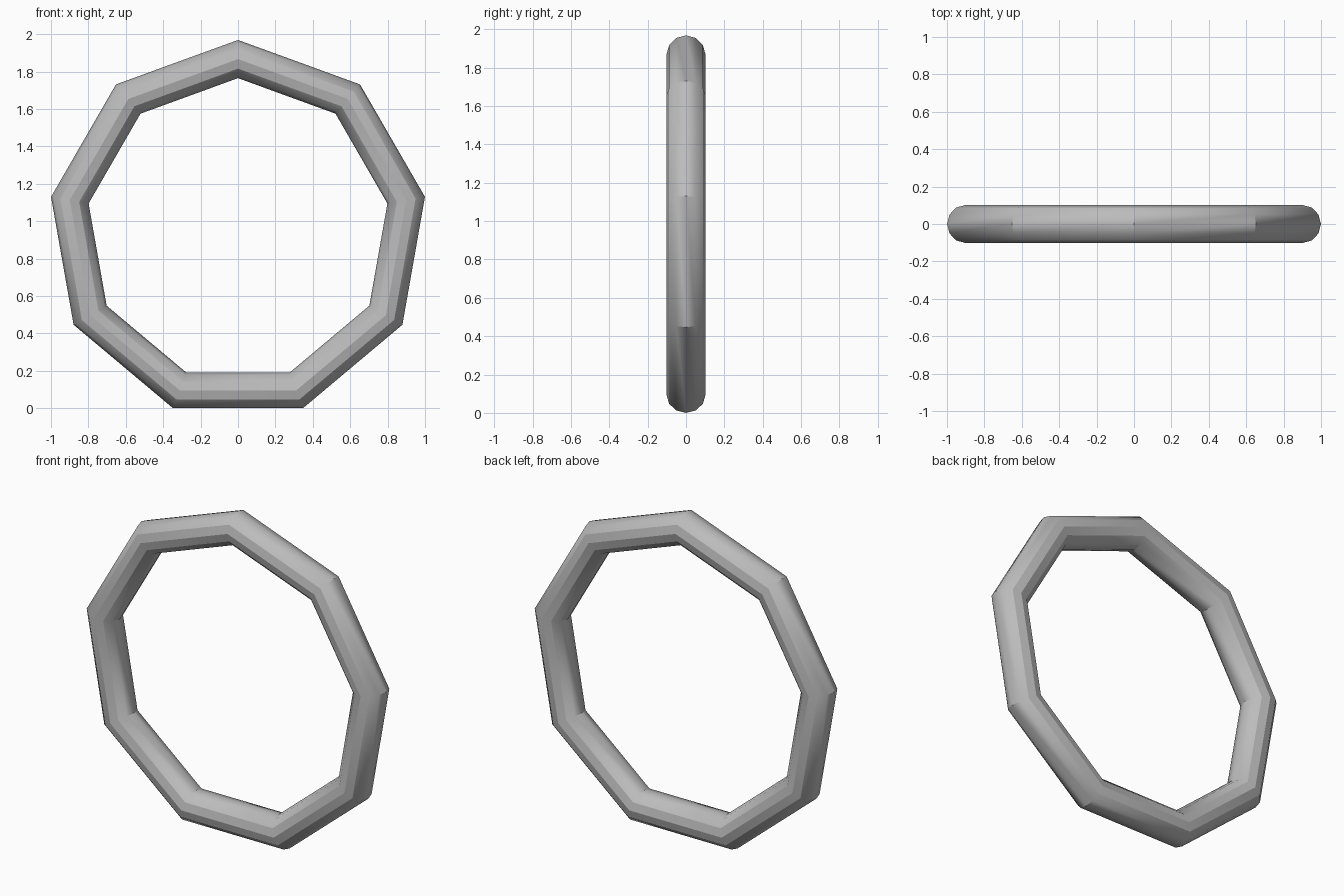
import bpy
from math import cos, radians

# Remove the default object
cube = bpy.data.objects.get("Cube")
if cube:
    bpy.data.objects.remove(cube, do_unlink=True)

# Ring dimensions: nine straight lengths of twelve-sided tube
SIDES = 9
TUBE_SIDES = 12
RING_RADIUS = 0.913
TUBE_RADIUS = 0.102

# Plain grey material
grey = bpy.data.materials.new("plain_grey")
grey.use_nodes = True
colour = (0.5, 0.5, 0.5, 1.0)
grey.diffuse_color = colour
grey.node_tree.nodes["Principled BSDF"].inputs["Base Color"].default_value = colour

# Upright ring, one corner pointing up, resting on a flat side
rest_height = (RING_RADIUS + TUBE_RADIUS) * cos(radians(180 / SIDES))
bpy.ops.mesh.primitive_torus_add(
    major_segments=SIDES,
    minor_segments=TUBE_SIDES,
    major_radius=RING_RADIUS,
    minor_radius=TUBE_RADIUS,
    location=(0, 0, rest_height),
    rotation=(radians(90), radians(-90), 0),
)
ring = bpy.context.object
ring.name = "ring"
ring.data.materials.append(grey)
bpy.ops.object.transform_apply(location=True, rotation=True, scale=True)

# Smooth around the tube, sharp at the outer and inner corners
bpy.ops.object.shade_smooth_by_angle(angle=radians(30))
